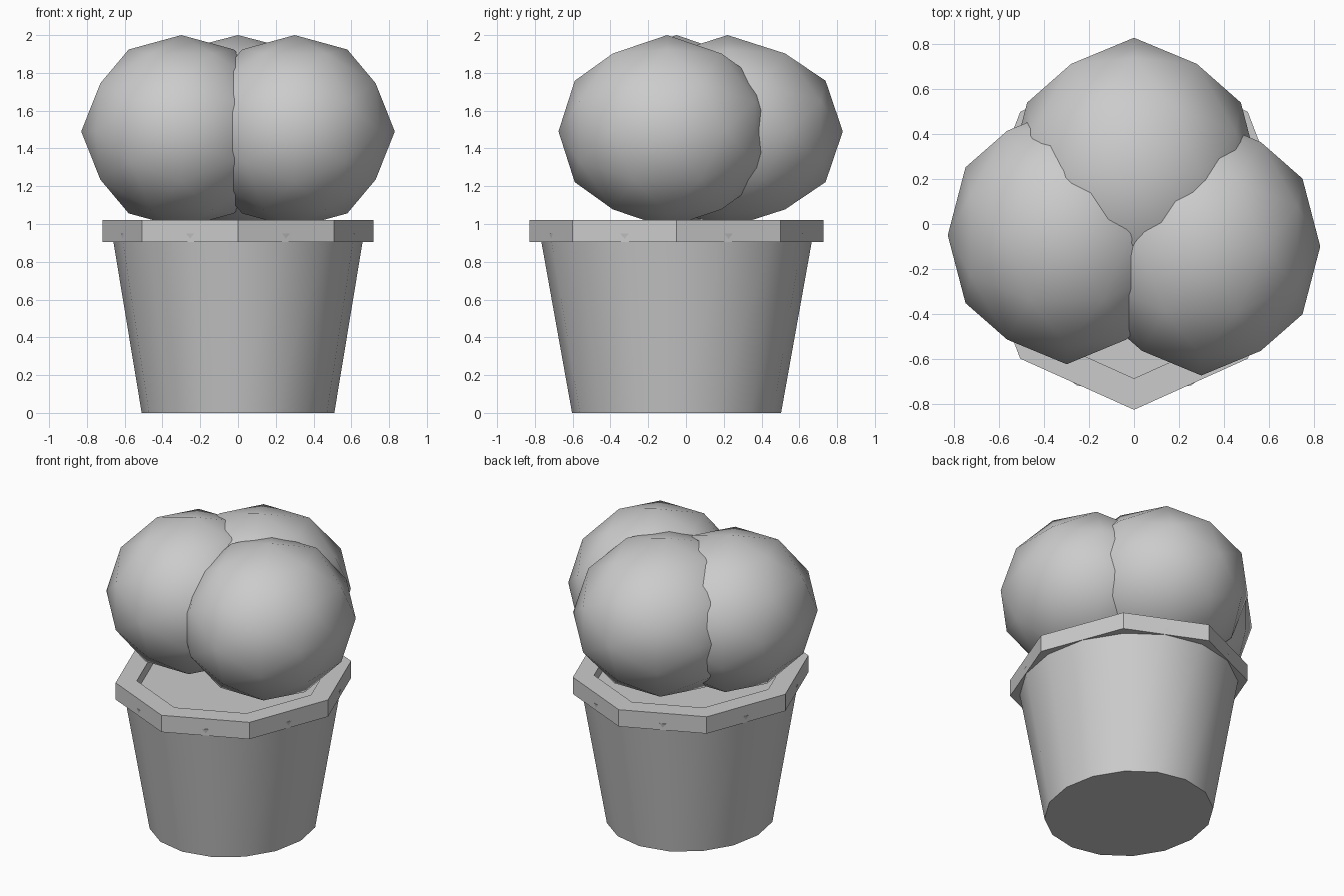
import bpy, bmesh, math
from mathutils import Vector

if "Cube" in bpy.data.objects:
    bpy.data.objects.remove(bpy.data.objects["Cube"])

POT_Y = -0.05          # pot centre in y
STRETCH = 1.085        # pot is slightly deeper than wide


def finish(name, bm, smooth_angle=None):
    bmesh.ops.recalc_face_normals(bm, faces=bm.faces)
    mesh = bpy.data.meshes.new(name)
    bm.to_mesh(mesh)
    bm.free()
    ob = bpy.data.objects.new(name, mesh)
    bpy.context.collection.objects.link(ob)
    if smooth_angle:
        bpy.ops.object.select_all(action='DESELECT')
        ob.select_set(True)
        bpy.context.view_layer.objects.active = ob
        bpy.ops.object.shade_smooth_by_angle(angle=math.radians(smooth_angle))
    return ob


def lathe(name, profile, sides, closed=False, smooth_angle=None):
    """Revolve (radius, z) points; closed joins last to first, else the ends are capped."""
    bm = bmesh.new()
    rings = []
    for r, z in profile:
        rings.append([bm.verts.new((r * math.cos(math.tau * i / sides),
                                    POT_Y + STRETCH * r * math.sin(math.tau * i / sides), z))
                      for i in range(sides)])
    pairs = list(zip(rings, rings[1:]))
    if closed:
        pairs.append((rings[-1], rings[0]))
    else:
        bm.faces.new(rings[0])
        bm.faces.new(rings[-1])
    for a, b in pairs:
        for i in range(sides):
            j = (i + 1) % sides
            bm.faces.new((a[i], a[j], b[j], b[i]))
    return finish(name, bm, smooth_angle)


def foliage_ball(name, centre, radii):
    """80-face icosphere, axis aligned: 12 corners plus normalised edge midpoints."""
    g = (1 + math.sqrt(5)) / 2
    corners = []
    for a in (-1, 1):
        for b in (-g, g):
            corners += [Vector((a, 0, b)), Vector((b, a, 0)), Vector((0, b, a))]
    mids = [(p + q) / 2 for i, p in enumerate(corners) for q in corners[:i]
            if (p - q).length < 2.1]
    bm = bmesh.new()
    for p in corners + mids:
        n = p.normalized()
        bm.verts.new([c + r * k for c, r, k in zip(centre, radii, n)])
    bmesh.ops.convex_hull(bm, input=bm.verts)
    return finish(name, bm, 60)


# Tapered pot, closed by the soil surface just under the rim
lathe("pot", [(0.51, 0), (0.667, 0.95)], 16, smooth_angle=30)

# Octagonal rim band
lathe("pot_rim", [(0.717, 0.905), (0.717, 1.02), (0.588, 1.02), (0.588, 0.905)], 8, closed=True)

# Three overlapping foliage balls
foliage_ball("foliage_left", (-0.30, -0.05, 1.49), (0.53, 0.575, 0.51))
foliage_ball("foliage_right", (0.30, -0.10, 1.49), (0.53, 0.575, 0.51))
foliage_ball("foliage_back", (0, 0.22, 1.49), (0.56, 0.61, 0.51))
